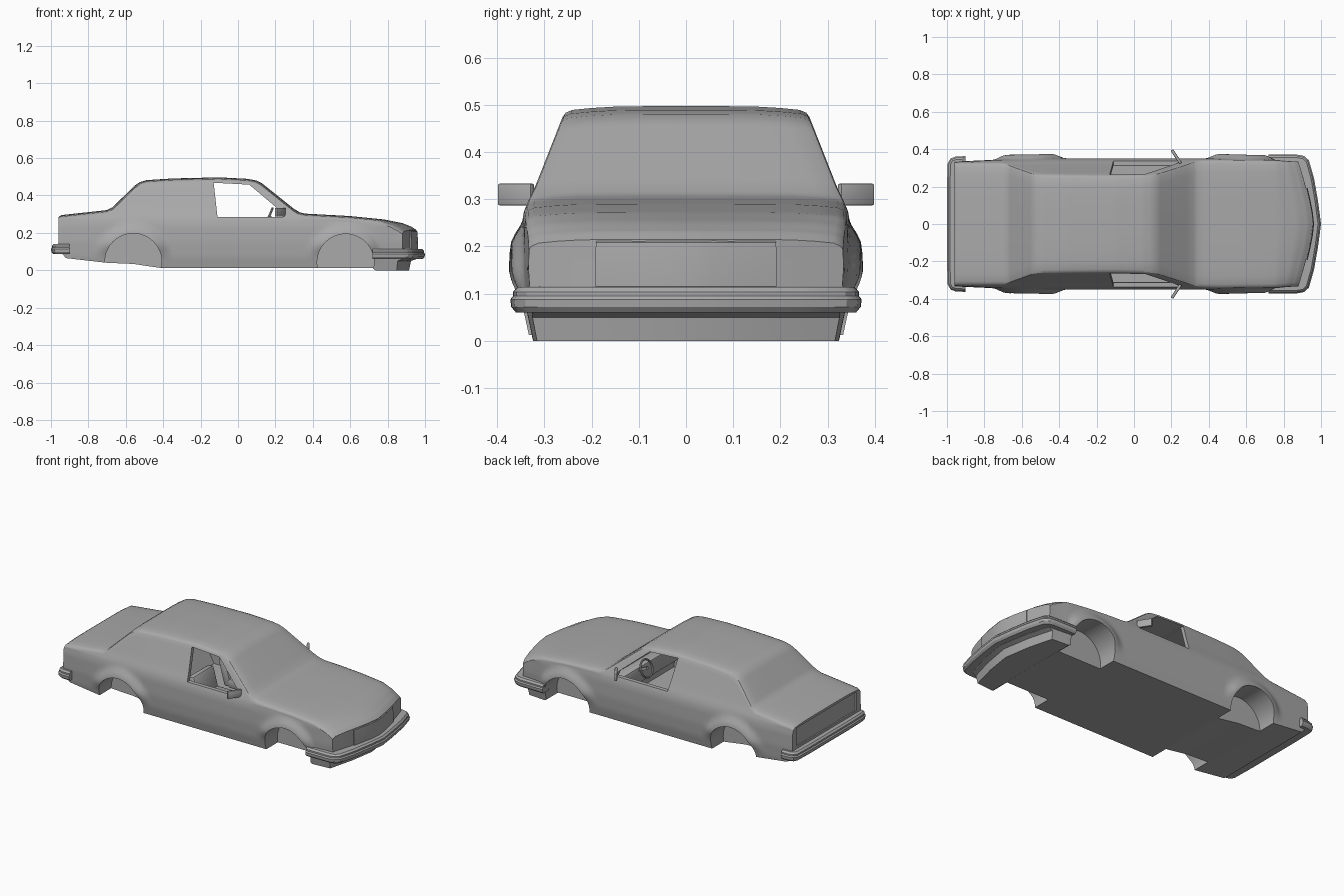
import bpy, bmesh, math
from mathutils import Vector, Matrix

if "Cube" in bpy.data.objects:
    bpy.data.objects.remove(bpy.data.objects["Cube"])

grey = bpy.data.materials.new("body_grey")
grey.diffuse_color = (0.4, 0.4, 0.4, 1)
grey.use_nodes = True
grey.node_tree.nodes["Principled BSDF"].inputs["Base Color"].default_value = grey.diffuse_color


def finish(name, bm, angle=30):
    bmesh.ops.recalc_face_normals(bm, faces=bm.faces)
    me = bpy.data.meshes.new(name)
    bm.to_mesh(me)
    bm.free()
    me.materials.append(grey)
    ob = bpy.data.objects.new(name, me)
    bpy.context.collection.objects.link(ob)
    smooth(ob, angle)
    return ob


def smooth(ob, angle=30):
    bpy.ops.object.select_all(action='DESELECT')
    ob.select_set(True)
    bpy.context.view_layer.objects.active = ob
    bpy.ops.object.shade_smooth_by_angle(angle=math.radians(angle))


def interp(table, x):
    if x <= table[0][0]:
        return table[0][1]
    for (a, u), (b, v) in zip(table, table[1:]):
        if x <= b:
            return u + (v - u) * (x - a) / (b - a)
    return table[-1][1]


def step(a, b, v):
    t = min(max((v - a) / (b - a), 0), 1)
    return t * t * (3 - 2 * t)


def box(name, size, loc, rot=(0, 0, 0), bevel=0.0):
    bm = bmesh.new()
    bmesh.ops.create_cube(bm, size=1)
    bmesh.ops.scale(bm, vec=size, verts=bm.verts)
    if bevel:
        bmesh.ops.bevel(bm, geom=bm.edges[:], offset=bevel, segments=2, affect='EDGES', profile=0.5)
    rz = Matrix.Rotation(rot[2], 4, 'Z') @ Matrix.Rotation(rot[1], 4, 'Y') @ Matrix.Rotation(rot[0], 4, 'X')
    bmesh.ops.transform(bm, matrix=Matrix.Translation(loc) @ rz, verts=bm.verts)
    return finish(name, bm)


def hull(name, pts):
    bm = bmesh.new()
    for p in pts:
        bm.verts.new(p)
    bmesh.ops.convex_hull(bm, input=bm.verts[:])
    return finish(name, bm)


def cut(ob, cutter):
    cutter.hide_render = True
    m = ob.modifiers.new("cut", 'BOOLEAN')
    m.operation, m.object, m.solver = 'DIFFERENCE', cutter, 'EXACT'
    bpy.ops.object.select_all(action='DESELECT')
    ob.select_set(True)
    bpy.context.view_layer.objects.active = ob
    bpy.ops.object.modifier_apply(modifier=m.name)
    bpy.data.objects.remove(cutter, do_unlink=True)


# Body silhouettes: top line, under line, side section, plan taper
TOP = [(-.96, .285), (-.945, .295), (-.7, .322), (-.67, .338), (-.55, .455), (-.525, .471), (-.49, .482),
       (-.35, .491), (-.1, .497), (.05, .489), (.1, .48), (.13, .464), (.3, .328), (.33, .31), (.36, .303),
       (.6, .29), (.78, .272), (.88, .252), (.93, .232), (.955, .215)]
BOTTOM = [(-.96, .11), (-.92, .065), (-.7, .04), (-.56, .034), (-.41, .012), (.72, .012), (.74, 0),
          (.915, 0), (.925, .05), (.955, .06)]
SIDE = [(0, .33), (.07, .345), (.15, .351), (.24, .349), (.275, .343), (.3, .332), (.325, .32),
        (.47, .263), (.5, .25)]
TAPER = [(-.96, .95), (-.7, .985), (-.45, 1), (.45, 1), (.75, .98), (.955, .95)]
ARCHES = [(-.56, .045), (.575, .042)]
ARCH_R = .152


def half_width(x, z):
    w = interp(SIDE, z) * interp(TAPER, x)
    for cx, cz in ARCHES:
        r = math.hypot(x - cx, z - cz)
        w += .024 * (1 - step(ARCH_R + .005, ARCH_R + .065, r)) * step(.06, .15, z)
    return w


def nose(x, y):
    return x - .075 * (abs(y) / .33) ** 1.4 * step(.7, .95, x)


def section(x):
    zb, zt = interp(BOTTOM, x), interp(TOP, x)
    zs = zt - .022
    zm = min(.28, zs - .012)
    w0 = half_width(x, zb)
    pts = [(0, zb), (w0 * .5, zb), (w0 * .85, zb)]
    pts += [(half_width(x, z), z) for z in (zb + (zm - zb) * i / 14 for i in range(15))]
    pts += [(half_width(x, z), z) for z in (zm + (zs - zm) * i / 8 for i in range(1, 9))]
    w = pts[-1][0]
    pts += [(w - .006, zt - .014), (w - .02, zt - .008), (w - .06, zt - .004), (w - .11, zt - .001),
            (w * .3, zt), (0, zt)]
    return pts + [(-y, z) for y, z in pts[-2:0:-1]]


def make_body():
    xs = {round(-.96 + .02 * i, 3) for i in range(96)}
    xs |= {p[0] for p in TOP + BOTTOM}
    xs = sorted(x for x in xs if -.96 <= x <= .955)
    caps = (0, .25, .5, .75)
    rings = [(xs[0], k) for k in caps] + [(x, 1) for x in xs] + [(xs[-1], k) for k in caps[::-1]]
    bm = bmesh.new()
    rows = []
    for x, k in rings:
        sec = section(x)
        zc = (sec[0][1] + interp(TOP, x)) / 2
        rows.append([bm.verts.new((nose(x, y * k), y * k, zc + (z - zc) * k)) for y, z in sec])
    n = len(rows[0])
    for a, b in zip(rows, rows[1:]):
        for i in range(n):
            j = (i + 1) % n
            bm.faces.new((a[i], a[j], b[j], b[i]))
    bmesh.ops.remove_doubles(bm, verts=bm.verts, dist=1e-5)
    return finish("car_body", bm)


body = make_body()

# Hollow cabin
cabin = [(-.38, .31, .08), (.3, .31, .08), (-.5, .313, .284), (.28, .313, .284), (-.44, .243, .462), (.06, .243, .462)]
cut(body, hull("cabin_cutter", [(x, s * y, z) for x, y, z in cabin for s in (-1, 1)]))

# Front door window openings
window = [(-.13, .468), (-.11, .286), (.24, .286), (.235, .31), (.205, .336), (.06, .458)]
cut(body, hull("window_cutter", [(x, y, z) for x, z in window for y in (-.5, .5)]))

# Wheel wells
for cx, cz in ARCHES:
    for s in (-1, 1):
        bm = bmesh.new()
        bmesh.ops.create_cone(bm, cap_ends=True, segments=48, radius1=ARCH_R, radius2=ARCH_R, depth=.3,
                              matrix=Matrix.Translation((cx, s * .37, cz)) @ Matrix.Rotation(math.pi / 2, 4, 'X'))
        cut(body, finish("well_cutter", bm))

# Recessed tail panel
cut(body, box("tail_cutter", (.04, .58, .115), (-.972, 0, .213)))
smooth(body)


def sweep(name, half_path, profile):
    """Sweep an (outward, z) profile along a plan path mirrored in y."""
    path = [Vector(p) for p in half_path]
    path += [Vector((p.x, -p.y)) for p in path[-2::-1]]
    sign = 1 if path[len(path) // 2].x > 0 else -1
    bm = bmesh.new()
    rows = []
    for i, p in enumerate(path):
        a = (p - path[i - 1]).normalized() if i else (path[1] - p).normalized()
        b = (path[i + 1] - p).normalized() if i < len(path) - 1 else a
        t = (a + b).normalized()
        nrm = Vector((t.y, -t.x)) * sign
        rows.append([bm.verts.new((p.x + nrm.x * o, p.y + nrm.y * o, z)) for o, z in profile])
    n = len(profile)
    for a, b in zip(rows, rows[1:]):
        for i in range(n):
            bm.faces.new((a[i], a[(i + 1) % n], b[(i + 1) % n], b[i]))
    bm.faces.new(rows[0])
    bm.faces.new(rows[-1])
    return finish(name, bm)


# Bumpers
BUMPER = [(-.045, .062), (.008, .06), (.018, .072), (.02, .088), (.014, .095), (.014, .104), (.004, .114), (-.045, .116)]
sweep("front_bumper", [(.72, -.352), (.87, -.351), (.9, -.346), (.918, -.33), (.943, -.24), (.964, -.12), (.98, 0)], BUMPER)
sweep("rear_bumper", [(-.9, -.343), (-.95, -.341), (-.968, -.335), (-.977, -.318), (-.98, -.2), (-.98, 0)],
      [(o, z + .027) for o, z in BUMPER])

# Raised grille following the pointed nose
sweep("grille", [(nose(.955, y), y) for y in (-.19, -.13, -.06, 0)],
      [(-.03, .1), (.006, .1), (.008, .15), (.004, .208), (-.004, .214), (-.03, .214)])

# Door mirrors
for s, side in ((-1, "right"), (1, "left")):
    box(side + "_mirror", (.085, .016, .046), (.226, s * .36, .31), (0, 0, -s * math.radians(57)), .004)

# Seats, dashboard and steering wheel, below the window line
for s, side in ((-1, "right"), (1, "left")):
    box(side + "_seat_cushion", (.18, .2, .06), (-.02, s * .15, .13), (0, 0, 0), .015)
    box(side + "_seat_back", (.05, .2, .17), (-.13, s * .15, .19), (0, math.radians(-15), 0), .015)
box("dashboard", (.07, .6, .1), (.25, 0, .225), (0, 0, 0), .01)

bpy.ops.mesh.primitive_torus_add(major_radius=.052, minor_radius=.006, major_segments=32, minor_segments=8,
                                 location=(.165, .15, .283), rotation=(0, math.radians(-68), 0))
wheel = bpy.context.object
wheel.name = "steering_wheel"
wheel.data.materials.append(grey)
smooth(wheel)
box("steering_column", (.1, .016, .016), (.205, .15, .268), (0, math.radians(22), 0))
